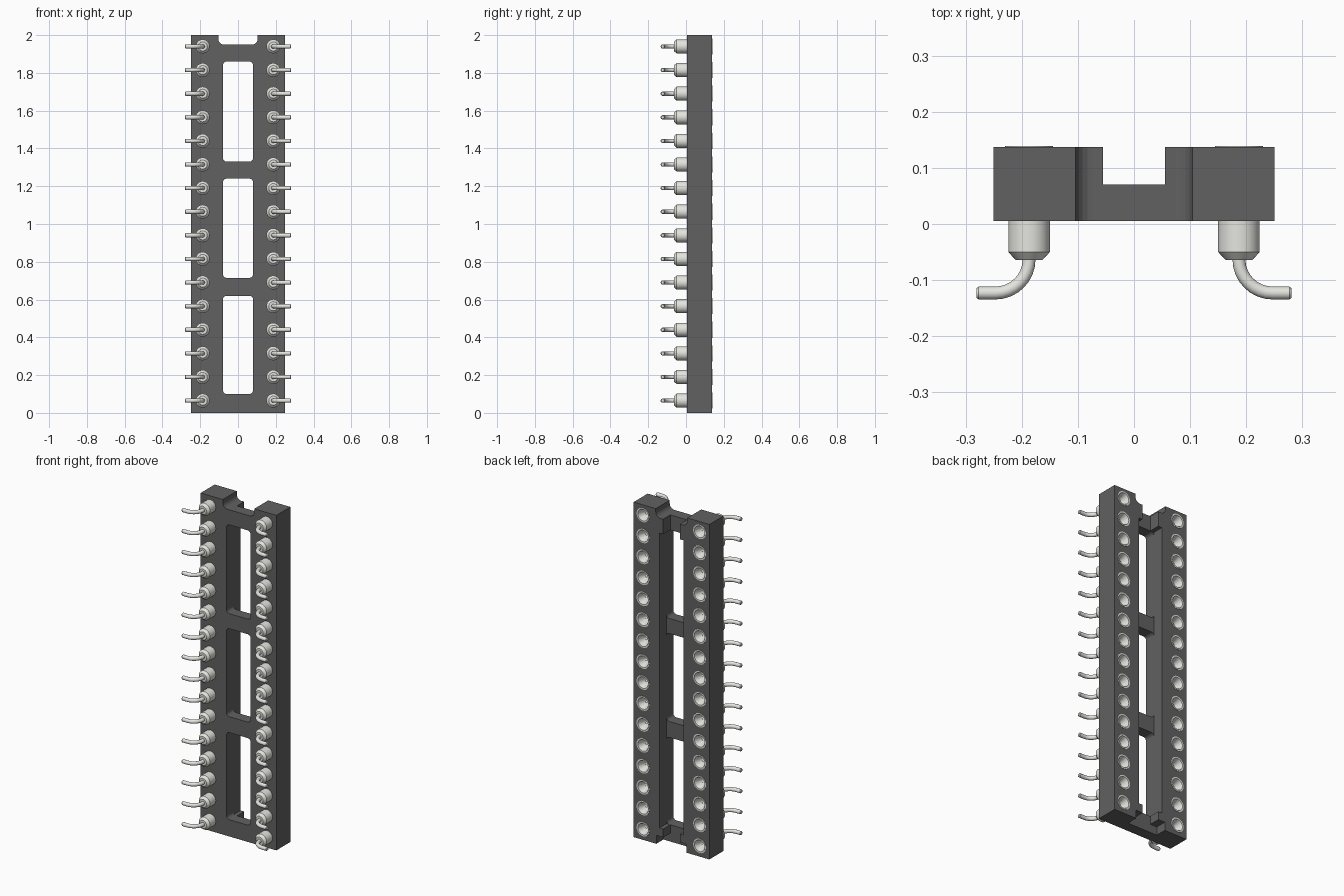
import bpy, bmesh
from math import sin, cos, pi, radians
from mathutils import Vector

if "Cube" in bpy.data.objects:
    bpy.data.objects.remove(bpy.data.objects["Cube"])


def material(name, rgb):
    m = bpy.data.materials.new(name)
    m.diffuse_color = (*rgb, 1)
    m.use_nodes = True
    m.node_tree.nodes["Principled BSDF"].inputs["Base Color"].default_value = m.diffuse_color
    return m


DARK = material("dark_plastic", (0.12, 0.12, 0.12))
METAL = material("pin_metal", (0.78, 0.78, 0.74))


def to_object(name, bm, mat=None):
    bmesh.ops.recalc_face_normals(bm, faces=bm.faces)
    me = bpy.data.meshes.new(name)
    bm.to_mesh(me)
    bm.free()
    if mat:
        me.materials.append(mat)
    ob = bpy.data.objects.new(name, me)
    bpy.context.collection.objects.link(ob)
    return ob


def prism(bm, outline, y0, y1):
    """Extrude an (x, z) outline from y0 to y1."""
    a = [bm.verts.new((x, y0, z)) for x, z in outline]
    b = [bm.verts.new((x, y1, z)) for x, z in outline]
    bm.faces.new(a)
    bm.faces.new(b[::-1])
    for i in range(len(a)):
        j = (i + 1) % len(a)
        bm.faces.new((a[i], b[i], b[j], a[j]))


def rounded(hx, z0, z1, r, n=5):
    pts = []
    for cx, cz, a0 in ((hx - r, z1 - r, 0), (r - hx, z1 - r, 90),
                       (r - hx, z0 + r, 180), (hx - r, z0 + r, 270)):
        for k in range(n + 1):
            a = radians(a0 + 90 * k / n)
            pts.append((cx + r * cos(a), cz + r * sin(a)))
    return pts


def circle(cx, cz, r, n=24):
    return [(cx + r * cos(2 * pi * k / n), cz + r * sin(2 * pi * k / n)) for k in range(n)]


PIN_X = 0.187
PIN_Z = [0.065 + 0.125 * i for i in range(16)]

# Socket body block
bm = bmesh.new()
prism(bm, [(-0.25, 0), (0.25, 0), (0.25, 2), (-0.25, 2)], 0.005, 0.137)
body = to_object("socket_body", bm, DARK)

# Recessed channel on the back, with nubs near both ends
half = [(0.1, -0.1), (0.1, 0.05), (0.055, 0.05), (0.055, 0.1), (0.08, 0.1),
        (0.08, 1.86), (0.055, 1.86), (0.055, 2.1)]
bm = bmesh.new()
prism(bm, half + [(-x, z) for x, z in half[::-1]], 0.07, 0.3)
channel = to_object("channel_cutter", bm)

# Three windows and the open notch at the top
bm = bmesh.new()
for z0, z1 in ((0.1, 0.62), (0.715, 1.24), (1.33, 1.86)):
    prism(bm, rounded(0.08, z0, z1, 0.02), -0.2, 0.3)
prism(bm, rounded(0.104, 1.95, 2.2, 0.03), -0.2, 0.3)
windows = to_object("window_cutter", bm)

# Pin holes in the back face
bm = bmesh.new()
for z in PIN_Z:
    for s in (-1, 1):
        prism(bm, circle(s * PIN_X, z, 0.0425), 0.025, 0.3)
holes = to_object("pin_hole_cutter", bm)

bpy.context.view_layer.objects.active = body
body.select_set(True)
for cutter in (channel, windows, holes):
    mod = body.modifiers.new("cut", "BOOLEAN")
    mod.operation = "DIFFERENCE"
    mod.solver = "EXACT"
    mod.object = cutter
    bpy.ops.object.modifier_apply(modifier=mod.name)
    bpy.data.objects.remove(cutter)


def skin(bm, rings):
    for r0, r1 in zip(rings, rings[1:]):
        n = len(r0)
        for i in range(n):
            j = (i + 1) % n
            bm.faces.new((r0[i], r0[j], r1[j], r1[i]))
    bm.faces.new(rings[0])
    bm.faces.new(rings[-1])


# Pin barrel: lathed sleeve with a funnel mouth at the back
bm = bmesh.new()
profile = [(0.018, 0.03), (0.018, 0.095), (0.034, 0.139), (0.0425, 0.139), (0.0425, 0.11),
           (0.037, 0.11), (0.037, -0.05), (0.024, -0.064)]
skin(bm, [[bm.verts.new((x, y, z)) for x, z in circle(0, 0, r)] for r, y in profile])

# Bent lead: straight, quarter bend outwards, chamfered tip
R, LEAD, Y_END = 0.06, 0.0115, -0.123
path = [(0, -0.06, 0, LEAD)]
for k in range(9):
    a = pi / 2 * k / 8
    path.append((R - R * cos(a), Y_END + R - R * sin(a), a, LEAD))
path += [(0.09, Y_END, pi / 2, LEAD), (0.094, Y_END, pi / 2, LEAD * 0.7)]
rings = []
for x, y, a, r in path:
    side = Vector((cos(a), sin(a), 0))
    rings.append([bm.verts.new(Vector((x, y, 0)) + side * u + Vector((0, 0, v)))
                  for u, v in circle(0, 0, r, 14)])
skin(bm, rings)

# Four contact fingers inside the funnel
for k in range(4):
    a = pi / 4 + k * pi / 2
    out, side = Vector((cos(a), 0, sin(a))), Vector((-sin(a), 0, cos(a)))
    quads = []
    for r, y, w in ((0.019, 0.095, 0.007), (0.007, 0.05, 0.004)):
        quads.append([bm.verts.new(out * (r + d) + side * s * w + Vector((0, y, 0)))
                      for d, s in ((0, -1), (0, 1), (-0.003, 1), (-0.003, -1))])
    skin(bm, quads)

first = to_object("pin_right_1", bm, METAL)
bpy.ops.object.select_all(action="DESELECT")
first.select_set(True)
bpy.context.view_layer.objects.active = first
bpy.ops.object.shade_smooth_by_angle(angle=radians(35))

# Two rows of sixteen pins, the left row turned to point outwards
for i, z in enumerate(PIN_Z, 1):
    for s, name in ((1, "right"), (-1, "left")):
        pin = first
        if (i, s) != (1, 1):
            pin = first.copy()
            pin.name = f"pin_{name}_{i}"
            bpy.context.collection.objects.link(pin)
        pin.location = (s * PIN_X, 0, z)
        pin.rotation_euler = (0, 0 if s > 0 else pi, 0)
